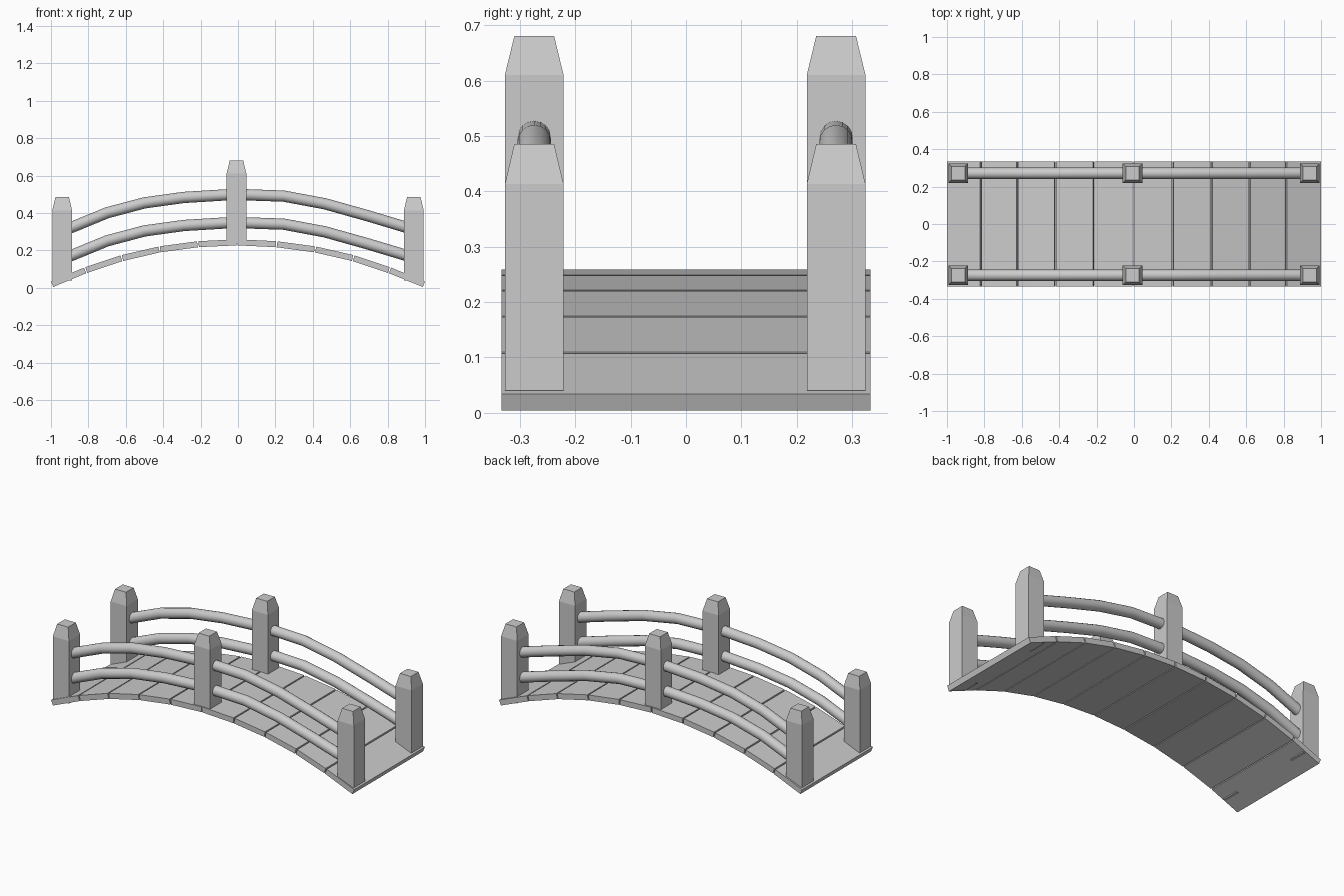
import bpy, bmesh, math
from mathutils import Vector

if "Cube" in bpy.data.objects:
    bpy.data.objects.remove(bpy.data.objects["Cube"])

grey = bpy.data.materials.new("weathered_grey")
grey.diffuse_color = (0.6, 0.6, 0.6, 1)
grey.use_nodes = True
grey.node_tree.nodes["Principled BSDF"].inputs["Base Color"].default_value = grey.diffuse_color


def make(name, bm, smooth=False):
    bmesh.ops.recalc_face_normals(bm, faces=bm.faces)
    me = bpy.data.meshes.new(name)
    bm.to_mesh(me)
    bm.free()
    me.materials.append(grey)
    ob = bpy.data.objects.new(name, me)
    bpy.context.collection.objects.link(ob)
    if smooth:
        bpy.context.view_layer.objects.active = ob
        ob.select_set(True)
        bpy.ops.object.shade_smooth_by_angle(angle=math.radians(40))
        ob.select_set(False)
    return ob


def loft(bm, rings):
    """Skin a list of closed rings and cap both ends."""
    rows = [[bm.verts.new(p) for p in r] for r in rings]
    n = len(rows[0])
    for a, b in zip(rows, rows[1:]):
        for i in range(n):
            j = (i + 1) % n
            bm.faces.new((a[i], a[j], b[j], b[i]))
    bm.faces.new(rows[0][::-1])
    bm.faces.new(rows[-1])


# Deck: arched row of ten planks with thin gaps
SEAMS = [(-1.0, 0.034), (-0.82, 0.109), (-0.625, 0.174), (-0.422, 0.221),
         (-0.215, 0.249), (-0.005, 0.259), (0.207, 0.249), (0.415, 0.221),
         (0.62, 0.174), (0.815, 0.109), (1.0, 0.034)]
THICK, GAP, HALF_W = 0.032, 0.004, 0.333
for k, (a, b) in enumerate(zip(SEAMS, SEAMS[1:])):
    a, b = Vector((a[0], 0, a[1])), Vector((b[0], 0, b[1]))
    d = (b - a).normalized()
    down = Vector((d.z, 0, -d.x)) * THICK
    if k > 0:
        a = a + d * GAP
    if k < 9:
        b = b - d * GAP
    side = Vector((0, HALF_W, 0))
    bm = bmesh.new()
    loft(bm, [[p + s for p in (a, b, b + down, a + down)] for s in (-side, side)])
    make(f"deck_plank_{k + 1}", bm)


# Posts: square shafts with tapered tops
def post(name, x, y, z0, z1, z2):
    bm = bmesh.new()
    loft(bm, [[(x + sx * h, y + sy * h, z)
               for sx, sy in ((-1, -1), (1, -1), (1, 1), (-1, 1))]
              for h, z in ((0.053, z0), (0.053, z1), (0.036, z2))])
    make(name, bm)


# Rails: round tubes swept along bent paths
def rail(name, path, y, radius=0.03, sides=16):
    pts = [Vector((x, y, z)) for x, z in path]
    rings = []
    for i, p in enumerate(pts):
        t = (pts[min(i + 1, len(pts) - 1)] - pts[max(i - 1, 0)]).normalized()
        up = Vector((-t.z, 0, t.x))
        rings.append([p + up * (radius * math.cos(2 * math.pi * s / sides))
                      + Vector((0, radius * math.sin(2 * math.pi * s / sides), 0))
                      for s in range(sides)])
    bm = bmesh.new()
    loft(bm, rings)
    make(name, bm, True)


LEFT = [(-0.91, 0.315), (-0.88, 0.327), (-0.7, 0.401), (-0.5, 0.454),
        (-0.29, 0.483), (-0.06, 0.497), (-0.03, 0.497)]
RIGHT = [(0.02, 0.497), (0.05, 0.497), (0.245, 0.49), (0.465, 0.449),
         (0.69, 0.386), (0.88, 0.329), (0.91, 0.319)]

for label, y in (("front", -0.274), ("back", 0.271)):
    post(f"{label}_left_post", -0.94, y, 0.04, 0.413, 0.485)
    post(f"{label}_middle_post", -0.008, y, 0.235, 0.61, 0.68)
    post(f"{label}_right_post", 0.94, y, 0.04, 0.413, 0.485)
    for side, path in (("left", LEFT), ("right", RIGHT)):
        for level, drop in (("upper", 0), ("lower", 0.15)):
            rail(f"{label}_{side}_{level}_rail", [(x, z - drop) for x, z in path], y)
